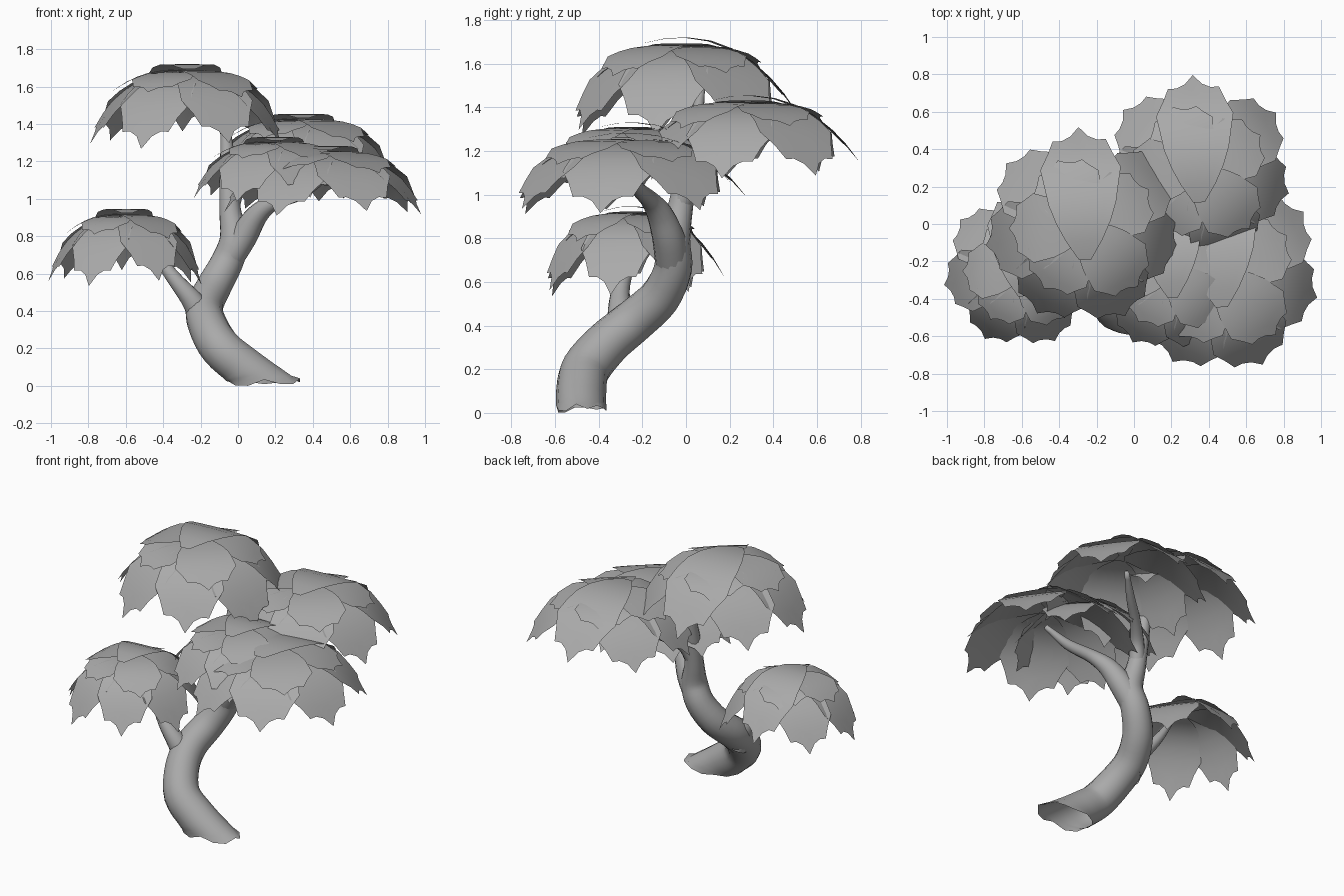
import bpy
import bmesh
import math
import random
from mathutils import Vector

cube = bpy.data.objects.get("Cube")
if cube:
    bpy.data.objects.remove(cube, do_unlink=True)

GREY = (0.4, 0.4, 0.4, 1)
grey = bpy.data.materials.new("plain_grey")
grey.use_nodes = True
grey.diffuse_color = GREY
grey.node_tree.nodes["Principled BSDF"].inputs["Base Color"].default_value = GREY


def finish(bm, name):
    for f in bm.faces:
        f.smooth = True
    mesh = bpy.data.meshes.new(name)
    bm.to_mesh(mesh)
    bm.free()
    mesh.materials.append(grey)
    obj = bpy.data.objects.new(name, mesh)
    bpy.context.collection.objects.link(obj)


# Smooth path through points of (x, y, z, radius)
def smooth_path(points, steps=4):
    p = [Vector(q) for q in points]
    p = [2 * p[0] - p[1]] + p + [2 * p[-1] - p[-2]]
    out = []
    for i in range(1, len(p) - 2):
        a, b, c, d = p[i - 1:i + 3]
        for k in range(steps):
            t = k / steps
            out.append(0.5 * (2 * b + (c - a) * t + (2 * a - 5 * b + 4 * c - d) * t * t
                              + (3 * b - a - 3 * c + d) * t ** 3))
    return out + [p[-2]]


# Tapered limb; a ragged foot is sheared level with the ground
def limb(name, points, sides=14, ragged_foot=False):
    rng = random.Random(3)
    path = smooth_path(points)
    bm = bmesh.new()
    rings = []
    side = Vector((0, 1, 0))
    for i, q in enumerate(path):
        tangent = (path[min(i + 1, len(path) - 1)] - path[max(i - 1, 0)]).to_3d().normalized()
        side = (side - tangent * side.dot(tangent)).normalized()
        other = tangent.cross(side)
        level = max(0, 1 - i / 6) if ragged_foot else 0
        ring = []
        for k in range(sides):
            a = math.tau * k / sides
            co = q.to_3d() + q[3] * (math.cos(a) * side + math.sin(a) * other)
            co += tangent * (level * (q.z - co.z) / max(tangent.z, 0.3))
            if ragged_foot and i == 0:
                co.z += rng.uniform(-0.02, 0.02)
            ring.append(bm.verts.new(co))
        rings.append(ring)
    for r0, r1 in zip(rings, rings[1:]):
        for k in range(sides):
            n = (k + 1) % sides
            bm.faces.new((r0[k], r0[n], r1[n], r1[k]))
    bm.faces.new(rings[-1])
    finish(bm, name)


limb("trunk", [
    (0.14, -0.48, 0.02, 0.115), (0.03, -0.48, 0.1, 0.115), (-0.09, -0.46, 0.2, 0.112),
    (-0.16, -0.36, 0.32, 0.105), (-0.18, -0.24, 0.42, 0.1), (-0.13, -0.12, 0.53, 0.095),
    (-0.06, -0.06, 0.66, 0.088), (-0.02, -0.06, 0.78, 0.08), (-0.04, -0.03, 0.92, 0.06),
    (-0.05, 0.0, 1.08, 0.05), (-0.06, 0.04, 1.28, 0.035), (-0.08, 0.07, 1.5, 0.018)],
    ragged_foot=True)
limb("left_branch", [
    (-0.05, -0.06, 0.68, 0.08), (0.03, -0.08, 0.8, 0.075), (0.1, -0.12, 0.91, 0.06),
    (0.19, -0.17, 0.98, 0.042), (0.34, -0.22, 1.03, 0.032), (0.48, -0.26, 1.12, 0.015)])
limb("back_branch", [
    (-0.04, -0.02, 0.96, 0.05), (0.0, 0.03, 1.06, 0.042), (0.09, 0.12, 1.13, 0.033),
    (0.23, 0.24, 1.2, 0.026), (0.36, 0.36, 1.27, 0.014)])
limb("right_branch", [
    (-0.17, -0.27, 0.33, 0.085), (-0.24, -0.3, 0.45, 0.06), (-0.33, -0.3, 0.56, 0.042),
    (-0.42, -0.27, 0.68, 0.03), (-0.52, -0.27, 0.83, 0.015)])

# Broad pointed leaf: half widths along it, and reach of each column
WIDTHS = (0.15, 0.45, 0.68, 0.84, 0.92, 1.0, 0.8, 0.66)
REACH = (0.9, 0.9, 0.93, 1.0, 0.93, 0.9, 0.9)


# Leaf as a small grid, arched along its length and straight across
def leaf(bm, angle, start, end, half, height):
    out = Vector((math.cos(angle), math.sin(angle)))
    across = Vector((-out.y, out.x))
    rows = []
    for i, w in enumerate(WIDTHS):
        t = i / (len(WIDTHS) - 1)
        row = []
        for c, reach in enumerate(REACH):
            u = start + (end - start) * t * (1 + (reach - 1) * t ** 3)
            v = (c / 3 - 1) * w * half
            p = out * u + across * v
            row.append(bm.verts.new((p.x, p.y, height(u, v))))
        rows.append(row)
    for r0, r1 in zip(rows, rows[1:]):
        for k in range(len(REACH) - 1):
            bm.faces.new((r0[k], r1[k], r1[k + 1], r0[k + 1]))


# Canopy: a ring of arched leaves, a few inner ones and a raised crown leaf
def canopy(name, x, y, top, radius, drop):
    rng = random.Random(7)
    bm = bmesh.new()

    def arch(lift, fall, power=2.7):
        return lambda u, v: lift - fall * abs(u) ** power - 0.1 * v * v

    ring, inner = 7, 5
    for i in range(1, ring):
        a = math.pi / 2 + math.tau * (i + rng.uniform(-0.06, 0.06)) / ring
        fall = 0.9 - 0.1 * math.sin(a) + rng.uniform(-0.05, 0.05)
        leaf(bm, a, 0.05, rng.uniform(1.06, 1.12), 0.43, arch(-0.05 * (i % 2), fall))
    for i in range(inner):
        a = 0.5 + math.tau * (i + rng.uniform(-0.15, 0.15)) / inner
        leaf(bm, a, -0.05, rng.uniform(0.78, 0.9), 0.38, arch(0.02 * (i % 3), 0.6))
    leaf(bm, math.pi / 2 + 0.05, -0.35, 1.1, 0.44, arch(0.12, 0.85, 2.3))
    for vert in bm.verts:
        vert.co = (x + radius * vert.co.x, y + radius * vert.co.y, top + drop * vert.co.z)
    finish(bm, name)


canopy("top_canopy", -0.27, -0.02, 1.68, 0.49, 0.34)
canopy("back_left_canopy", 0.34, 0.28, 1.42, 0.47, 0.29)
canopy("front_left_canopy", 0.46, -0.27, 1.25, 0.5, 0.28)
canopy("front_middle_canopy", 0.2, -0.25, 1.3, 0.41, 0.26)
canopy("right_canopy", -0.6, -0.25, 0.91, 0.39, 0.31)
